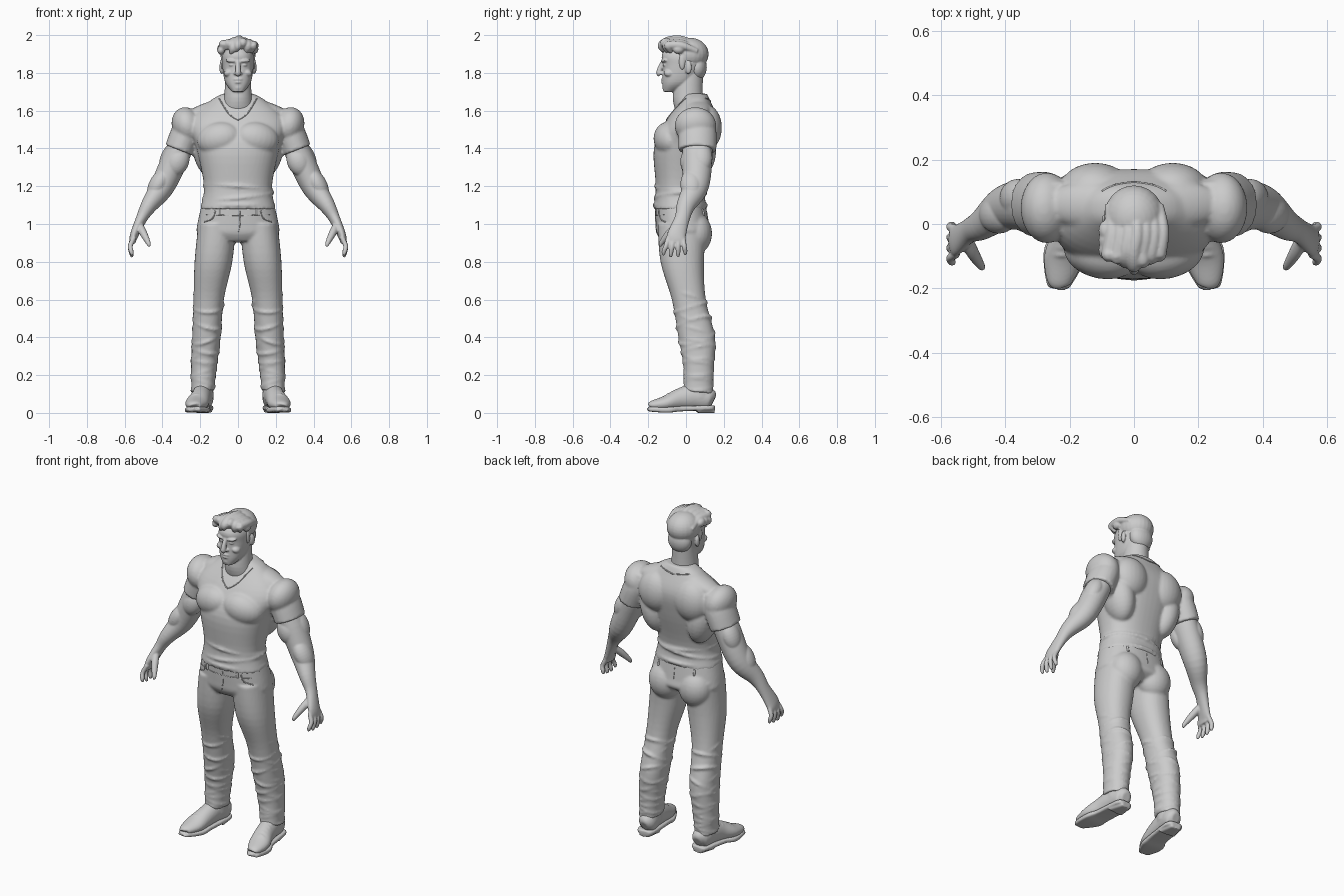
import bpy, bmesh, math
from mathutils import Vector, Matrix

if "Cube" in bpy.data.objects:
    bpy.data.objects.remove(bpy.data.objects["Cube"])

light_grey = (.6, .6, .6, 1)
clay = bpy.data.materials.new("light_grey")
clay.use_nodes = True
clay.diffuse_color = light_grey
clay.node_tree.nodes["Principled BSDF"].inputs["Base Color"].default_value = light_grey


def spline(rows, steps=5):
    """Smooth curve through rows of equal length."""
    rows = [Vector(row) for row in rows]
    curve = []
    for i, (start, end) in enumerate(zip(rows, rows[1:])):
        before = rows[max(i - 1, 0)]
        after = rows[min(i + 2, len(rows) - 1)]
        for step in range(steps):
            t = step / steps
            ease = t * t * (3 - 2 * t)
            leaving = (end - before) / 2
            arriving = (after - start) / 2
            curve.append(start.lerp(end, ease) + leaving * (t * (1 - t) ** 2)
                         - arriving * (t * t * (1 - t)))
    return curve + [rows[-1]]


class Sculpt:
    """Collects closed volumes, then fuses them into one smooth skin."""

    def __init__(self):
        self.bm = bmesh.new()

    def skin(self, rings, closed=False):
        """Bridge rings of points; cap the ends or join them in a loop."""
        rings = [[self.bm.verts.new(point) for point in ring] for ring in rings]
        for lower, upper in zip(rings, rings[1:] + rings[:1] if closed else rings[1:]):
            for k in range(len(lower)):
                self.bm.faces.new((lower[k - 1], lower[k], upper[k], upper[k - 1]))
        if not closed:
            self.bm.faces.new(rings[0])
            self.bm.faces.new(rings[-1])

    def tube(self, rows, both=True, flat=False, power=2, sides=32):
        """Rows hold x, y, z, half width and, if not round, half depth."""
        path = spline(rows)
        span = Vector((path[-1] - path[0])[:3]).normalized()
        axis = Vector((0, 1, 0)) if abs(span.x) > .8 else Vector((1, 0, 0))
        for mirror in (1, -1) if both else (1,):
            rings = []
            for i, row in enumerate(path):
                ahead, behind = path[min(i + 1, len(path) - 1)], path[max(i - 1, 0)]
                along = Vector((0, 0, 1)) if flat else Vector((ahead - behind)[:3]).normalized()
                across = (axis - along * along.dot(axis)).normalized()
                deep = along.cross(across)
                ring = []
                for k in range(sides):
                    angle = math.tau * k / sides
                    c, s = math.cos(angle), math.sin(angle)
                    point = (Vector(row[:3])
                             + across * math.copysign(abs(c) ** (2 / power), c) * row[3]
                             + deep * math.copysign(abs(s) ** (2 / power), s) * row[-1])
                    ring.append((point.x * mirror, point.y, point.z))
                rings.append(ring)
            self.skin(rings)

    def column(self, rows, power=2.3):
        """Central upright form; rows hold y, z, half width, half depth."""
        self.tube([(0, *row) for row in rows], both=False, flat=True, power=power, sides=48)

    def blob(self, at, size, lean=0, turn=0, both=True):
        """An ellipsoid of muscle, flesh or hair."""
        for mirror in (1, -1) if both else (1,):
            place = Matrix.Translation((at[0] * mirror, at[1], at[2]))
            spin = Matrix.Rotation(turn * mirror, 4, "Z") @ Matrix.Rotation(lean * mirror, 4, "Y")
            bmesh.ops.create_uvsphere(self.bm, u_segments=24, v_segments=16, radius=1,
                                      matrix=place @ spin @ Matrix.Diagonal((*size, 1)))

    def fold(self, row, thick, tilt, pitch, both=True):
        """A cloth wrinkle running round a body section."""
        x, y, z, wide, deep = row
        for mirror in (1, -1) if both else (1,):
            rings = []
            for i in range(32):
                angle = math.tau * i / 32
                ring = []
                for k in range(8):
                    roll = math.tau * k / 8
                    swell = thick * math.cos(roll)
                    dx, dy = (wide + swell) * math.cos(angle), (deep + swell) * math.sin(angle)
                    rise = thick * math.sin(roll) + dx * tilt + dy * pitch
                    ring.append(((x + dx) * mirror, y + dy, z + rise))
                rings.append(ring)
            self.skin(rings, closed=True)

    def finish(self, name, voxel=.006, soften=3):
        bmesh.ops.recalc_face_normals(self.bm, faces=self.bm.faces[:])
        mesh = bpy.data.meshes.new(name)
        self.bm.to_mesh(mesh)
        self.bm.free()
        mesh.materials.append(clay)
        obj = bpy.data.objects.new(name, mesh)
        bpy.context.collection.objects.link(obj)
        fuse = obj.modifiers.new("fuse", "REMESH")
        fuse.mode = "VOXEL"
        fuse.voxel_size = voxel
        fuse.use_smooth_shade = True
        relax = obj.modifiers.new("soften", "SMOOTH")
        relax.factor = .5
        relax.iterations = soften
        return obj


# Shirt: trunk, chest, shoulders, back and short sleeves
body = Sculpt()
body.column([(-.03, 1.08, .2, .14), (-.03, 1.2, .18, .13), (-.01, 1.4, .22, .16),
             (.03, 1.54, .26, .14), (.05, 1.65, .15, .08), (.05, 1.69, .08, .06)])
body.blob(at=(.1, -.09, 1.45), size=(.12, .08, .09), lean=.2, turn=.2)
body.blob(at=(.27, .05, 1.52), size=(.08, .11, .1), lean=.3)
body.blob(at=(.12, .11, 1.51), size=(.11, .08, .12))
body.blob(at=(.16, .06, 1.39), size=(.08, .1, .15), lean=.2)
body.blob(at=(.14, .06, 1.61), size=(.15, .07, .04), lean=.3)
body.tube([(.23, .05, 1.57, .06, .08), (.27, .06, 1.49, .08, .1), (.31, .06, 1.39, .08, .1)])
for i, height in enumerate((1.1, 1.15, 1.19)):
    swing = .1 * math.sin(i * 2)
    body.fold((0, -.03, height, .19 - i * .005, .14 - i * .004), .008, swing, swing, both=False)
shirt = body.finish("shirt", voxel=.008)

# Arms: upper arm, forearm, palm, fingers and thumb
arm = Sculpt()
arm.tube([(.28, .06, 1.46, .06, .08), (.33, .06, 1.35, .07, .08), (.4, .05, 1.2, .064, .07),
          (.47, 0, 1.1, .044, .05), (.51, -.02, 1.03, .03, .04), (.55, -.05, .94, .022, .05),
          (.56, -.05, .9, .016, .05)])
arm.blob(at=(.32, .02, 1.33), size=(.06, .05, .08), lean=-.4)
arm.blob(at=(.36, .08, 1.35), size=(.05, .06, .09), lean=-.4)
arm.blob(at=(.42, .03, 1.21), size=(.05, .06, .09), lean=-.5)
for finger in range(4):
    knuckle = finger * .026 - .093
    tip = finger * .038 - .118
    bottom = .82 + .01 * abs(finger - 1.4)
    arm.tube([(.55, knuckle, .93, .013), (.57, (knuckle + tip) / 2, .885, .013),
              (.565, tip, bottom + .02, .012), (.56, tip, bottom, .007)], sides=16)
arm.tube([(.52, -.05, .99, .02), (.5, -.09, .95, .02), (.475, -.13, .9, .013),
          (.47, -.137, .88, .007)], sides=16)
arm.finish("arms_and_hands", voxel=.005)

# Head: neck, skull, brow, eyes, cheeks, nose, lips, chin and ears
head = Sculpt()
head.column([(.03, 1.58, .09, .08), (.01, 1.67, .074, .08), (.02, 1.8, .065, .07)], power=2)
head.column([(-.09, 1.7, .03, .03), (-.045, 1.75, .068, .08), (-.015, 1.84, .083, .107),
             (-.01, 1.9, .08, .116), (-.01, 1.97, .04, .06)])
head.blob(at=(.036, -.115, 1.864), size=(.03, .017, .01), lean=-.1, turn=.2)
head.blob(at=(.032, -.108, 1.842), size=(.017, .015, .009))
head.blob(at=(.05, -.09, 1.8), size=(.026, .028, .02), lean=.4)
head.tube([(0, -.118, 1.865, .011), (0, -.135, 1.83, .013), (0, -.143, 1.8, .015),
           (0, -.136, 1.79, .012)], both=False)
head.blob(at=(.013, -.128, 1.797), size=(.01, .012, .008))
for height, width in ((1.766, .026), (1.75, .022)):
    head.blob(at=(0, -.12, height), size=(width, .012, .007), both=False)
head.blob(at=(0, -.1, 1.722), size=(.028, .026, .02), both=False)
head.tube([(.05, .03, 1.77, .014), (.035, -.01, 1.7, .015), (.015, -.045, 1.64, .012)])
head.blob(at=(.087, .012, 1.828), size=(.011, .019, .034), turn=-.3)
head.finish("head", voxel=.0045)

# Hair: cap, nape, sideburns, locks swept back and a fuller right side
hair = Sculpt()
hair.blob(at=(0, .02, 1.9), size=(.094, .1, .086), both=False)
hair.blob(at=(0, .06, 1.83), size=(.073, .05, .07), both=False)
hair.blob(at=(.08, -.02, 1.86), size=(.012, .018, .045))
for lock in range(-3, 4):
    x = lock * .026
    away = abs(x)
    wave = .014 * math.sin(lock * 1.9)
    front = away / 2 - .13
    hair.tube([(x - .012, front + .012, 1.915 + wave, .01), (x, front, 1.945 + wave, .021),
               (x, -.09, 1.97 - away * .3, .023), (x + .01, -.02, 1.975 - away * .4, .021),
               (x, .06, 1.945 - away * .4, .014)], both=False)
for curl in range(3):
    hair.blob(at=(-.09, curl * .03 - .08, 1.92 + curl * .005), size=(.02, .03, .024), both=False)
hair.blob(at=(.088, -.04, 1.925), size=(.02, .03, .024), both=False)
hair.finish("hair", voxel=.005)

# Trousers: hips, seat, legs and wrinkles gathered below the knee
legs = Sculpt()
legs.column([(-.03, .91, .16, .1), (-.015, .95, .215, .14), (-.02, 1, .215, .14), (-.03, 1.1, .193, .135)])
leg = [(.11, -.02, 1, .1, .13), (.13, -.02, .8, .1, .115), (.155, .015, .6, .08, .09),
       (.167, .057, .4, .075, .097), (.18, .067, .25, .068, .08), (.187, .065, .12, .06, .077)]
legs.tube(leg, flat=True, power=2.2)
legs.blob(at=(.1, .05, .95), size=(.1, .088, .11))
legs.blob(at=(0, -.1, .97), size=(.06, .055, .07), both=False)
for i, section in enumerate(spline(leg)):
    if section[2] < .63:
        section[3] -= .003
        section[4] -= .003
        legs.fold(section, .008, .35 * math.sin(i * 2), .3 * math.sin(i * 3))
trousers = legs.finish("trousers", voxel=.008)

# Shoes: rounded upper, ankle, laces, sole and heel block
shoe = Sculpt()
shoe.tube([(.18, .147, .065, .025, .03), (.18, .12, .075, .05, .06), (.19, .04, .085, .052, .066),
           (.2, -.03, .073, .054, .058), (.22, -.11, .05, .06, .04), (.233, -.18, .04, .038, .024),
           (.234, -.19, .036, .02, .014)])
shoe.tube([(.185, .07, .08, .055, .07), (.185, .066, .17, .053, .066)], flat=True)
for lace in range(5):
    x, y, z = .2 + lace * .005, lace * -.024, .14 - lace * .01
    shoe.tube([(x + side * .03, y, z - abs(side) * .015, .006) for side in (-1, 0, 1)], sides=12)
shoe.finish("shoe_uppers", soften=2)
sole = Sculpt()
sole.tube([(.18, .152, .028, .028, .012), (.183, .12, .027, .053, .013), (.2, -.03, .022, .056, .014),
           (.217, -.1, .016, .065, .015), (.235, -.187, .02, .038, .013),
           (.236, -.196, .022, .02, .01)], power=5)
sole.tube([(.18, .15, .015, .03, .015), (.187, .06, .015, .051, .015)], power=5)
sole.finish("shoe_soles", soften=1)


def trim(name, garment, points, width=.004, facing=-1, both=True):
    """Run a thin cord over the front or back of a garment."""
    cloth = garment.evaluated_get(bpy.context.evaluated_depsgraph_get())
    rows = []
    for x, z in spline(points):
        hit, spot, normal, face = cloth.ray_cast(Vector((x, facing, z)), Vector((0, -facing, 0)))
        if hit:
            rows.append((*spot, width))
    if len(rows) > 1:
        cord = Sculpt()
        cord.tube(rows, both=both, sides=8)
        cord.finish(name, voxel=.003, soften=1)


# Collar, pockets, belt loops and seams
trim("collar_front", shirt, [(0, 1.55), (.05, 1.585), (.1, 1.665)])
trim("collar_back", shirt, [(0, 1.65), (.1, 1.665)], facing=1)
trim("pocket_edges", trousers, [(.12, 1.07), (.135, 1.03), (.18, 1.01)])
trim("belt_loops_front", trousers, [(.1, 1.08), (.1, 1.045)], width=.007)
trim("belt_loops_back", trousers, [(.12, 1.08), (.12, 1.045)], width=.007, facing=1)
trim("waistband_seam", trousers, [(0, 1.045), (.17, 1.05)], width=.003)
trim("fly_seam", trousers, [(.01, 1.07), (.01, 1), (0, .95)], width=.003, both=False)
trim("seat_seam", trousers, [(0, 1.07), (0, 1)], width=.003, facing=1, both=False)
